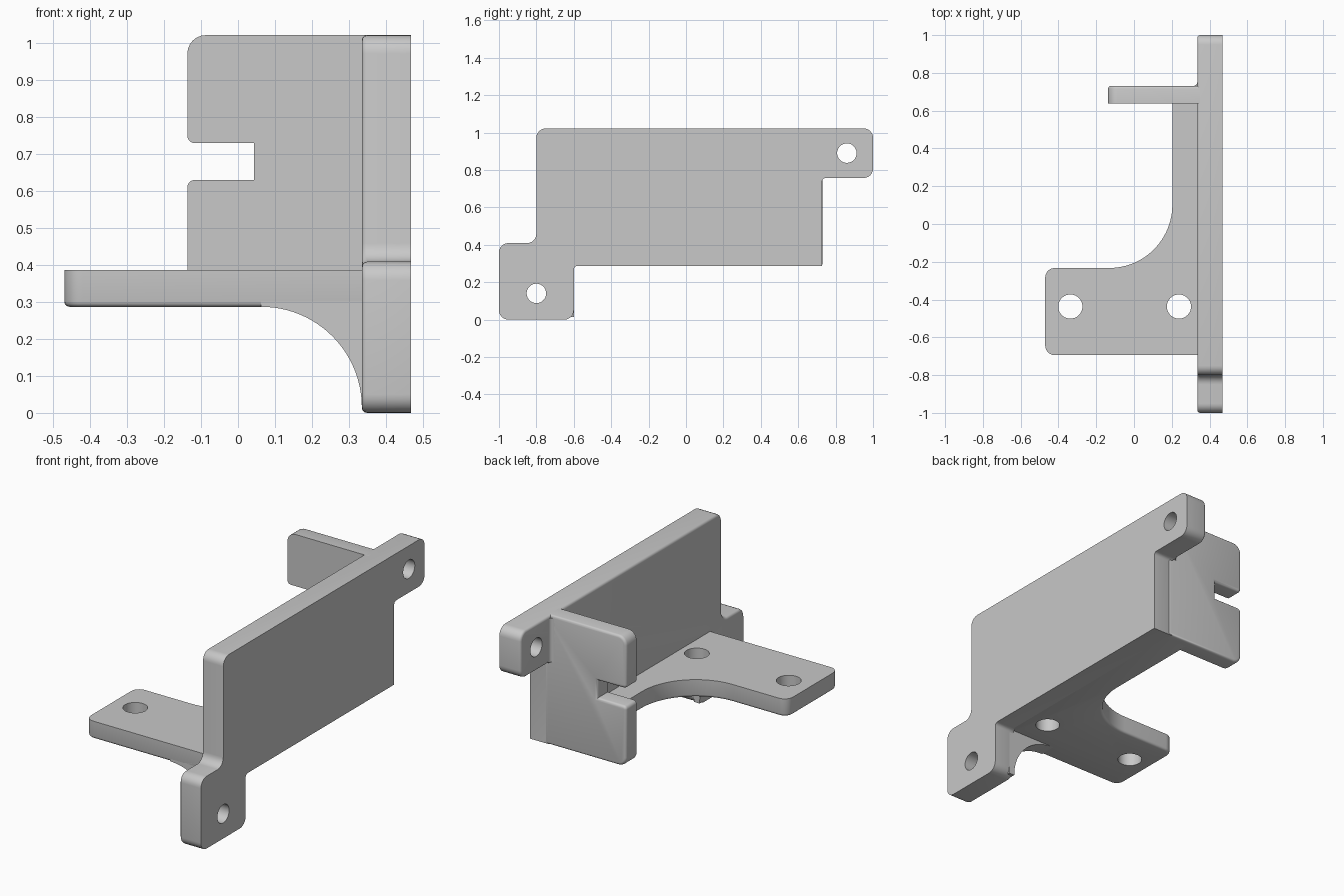
import bpy, bmesh
from math import sin, cos, pi
from mathutils import Vector

cube = bpy.data.objects.get("Cube")
if cube:
    bpy.data.objects.remove(cube, do_unlink=True)

GREY = (0.58, 0.58, 0.58, 1)
mat = bpy.data.materials.new("plain grey")
mat.use_nodes = True
mat.diffuse_color = GREY
mat.node_tree.nodes["Principled BSDF"].inputs["Base Color"].default_value = GREY


def outline(corners):
    """Turn square (u, v, radius) corners into a polygon with rounded corners."""
    pts = []
    n = len(corners)
    for i, (u, v, r) in enumerate(corners):
        p = Vector((u, v))
        if r == 0:
            pts.append(p)
            continue
        a = (Vector(corners[i - 1][:2]) - p).normalized() * r
        b = (Vector(corners[(i + 1) % n][:2]) - p).normalized() * r
        steps = 24 if r > 0.1 else 6
        for k in range(steps + 1):
            t = pi / 2 * k / steps
            pts.append(p + a * (1 - sin(t)) + b * (1 - cos(t)))
    clean = []
    for p in pts:
        if not clean or (p - clean[-1]).length > 1e-4:
            clean.append(p)
    return clean


def place(axis, u, v, w):
    return {"x": (w, u, v), "y": (u, w, v), "z": (u, v, w)}[axis]


def extrude(name, axis, corners, near, far, bevel=0):
    """Extrude an outline from near to far, softening the rim at near."""
    bm = bmesh.new()
    pts = outline(corners)
    rings = [[bm.verts.new(place(axis, p.x, p.y, w)) for p in pts] for w in (near, far)]
    cap = bm.faces.new(rings[0])
    bm.faces.new(rings[1])
    n = len(pts)
    for i in range(n):
        j = (i + 1) % n
        bm.faces.new((rings[0][i], rings[0][j], rings[1][j], rings[1][i]))
    bmesh.ops.recalc_face_normals(bm, faces=bm.faces)
    if bevel:
        bmesh.ops.bevel(bm, geom=list(cap.edges), offset=bevel, segments=3,
                        profile=0.5, affect='EDGES', clamp_overlap=False)
    mesh = bpy.data.meshes.new(name)
    bm.to_mesh(mesh)
    bm.free()
    mesh.materials.append(mat)
    obj = bpy.data.objects.new(name, mesh)
    bpy.context.collection.objects.link(obj)
    return obj


def activate(obj):
    bpy.ops.object.select_all(action='DESELECT')
    obj.select_set(True)
    bpy.context.view_layer.objects.active = obj


def drill(obj, axis, u, v, w, radius):
    """Cut a round through hole along an axis."""
    rot = {"x": (0, pi / 2, 0), "z": (0, 0, 0)}[axis]
    bpy.ops.mesh.primitive_cylinder_add(vertices=40, radius=radius, depth=0.4,
                                        location=place(axis, u, v, w), rotation=rot)
    cutter = bpy.context.object
    cutter.data.materials.append(mat)
    cutter.hide_render = True
    mod = obj.modifiers.new("hole", 'BOOLEAN')
    mod.operation = 'DIFFERENCE'
    mod.solver = 'EXACT'
    mod.object = cutter
    activate(obj)
    bpy.ops.object.modifier_apply(modifier=mod.name)
    bpy.data.objects.remove(cutter, do_unlink=True)


R = 0.05      # usual corner radius
S = 0.02      # small corner radius
EDGE = 0.014  # softened rim
INNER, OUTER, BURIED = 0.335, 0.468, 0.37   # plate faces and overlap depth
LOW, SHELF_TOP, TOP = 0.287, 0.386, 1.022

# Long upright plate with a mounting tab at each end
plate = extrude("upright_plate", "x", [
    (-1, 0, R), (-0.6, 0, R), (-0.6, LOW, S), (0.727, LOW, 0), (0.727, 0.757, S),
    (1, 0.757, R), (1, TOP, R), (-0.8, TOP, R), (-0.8, 0.409, R), (-1, 0.409, R),
], INNER, OUTER, EDGE)
drill(plate, "x", -0.8, 0.14, 0.4, 0.052)
drill(plate, "x", 0.86, 0.89, 0.4, 0.052)

# Shelf with a sweeping inner corner and a narrow ledge
shelf = extrude("shelf", "z", [
    (-0.47, -0.694, R), (BURIED, -0.694, 0), (BURIED, 0.7, 0), (0.203, 0.7, 0),
    (0.203, -0.233, 0.335), (-0.47, -0.233, R),
], LOW, SHELF_TOP, EDGE)
for x in (-0.337, 0.238):
    drill(shelf, "z", x, -0.437, 0.33, 0.064)

# Notched cross wall
wall = extrude("notched_wall", "y", [
    (-0.137, LOW, R), (BURIED, LOW, 0), (BURIED, TOP, 0), (-0.137, TOP, R),
    (-0.137, 0.73, S), (0.043, 0.73, 0), (0.043, 0.63, 0), (-0.137, 0.63, S),
], 0.731, 0.638, EDGE)

# Curved brace under the shelf
brace = extrude("curved_brace", "y", [
    (BURIED, 0.36, 0), (BURIED, 0.014, 0), (INNER, 0.014, 0),
    (INNER, LOW, 0.272), (0.062, LOW, 0), (0.062, 0.36, 0),
], -0.694, -0.6)

# Small fillet where the wall meets the upper tab
fillet = extrude("wall_fillet", "z", [
    (BURIED, 0.7, 0), (BURIED, 0.755, 0), (INNER, 0.755, 0),
    (INNER, 0.731, S), (0.31, 0.731, 0), (0.31, 0.7, 0),
], 0.76, TOP - EDGE)

for obj in (plate, shelf, wall, brace, fillet):
    activate(obj)
    bpy.ops.object.shade_smooth_by_angle(angle=0.6)
